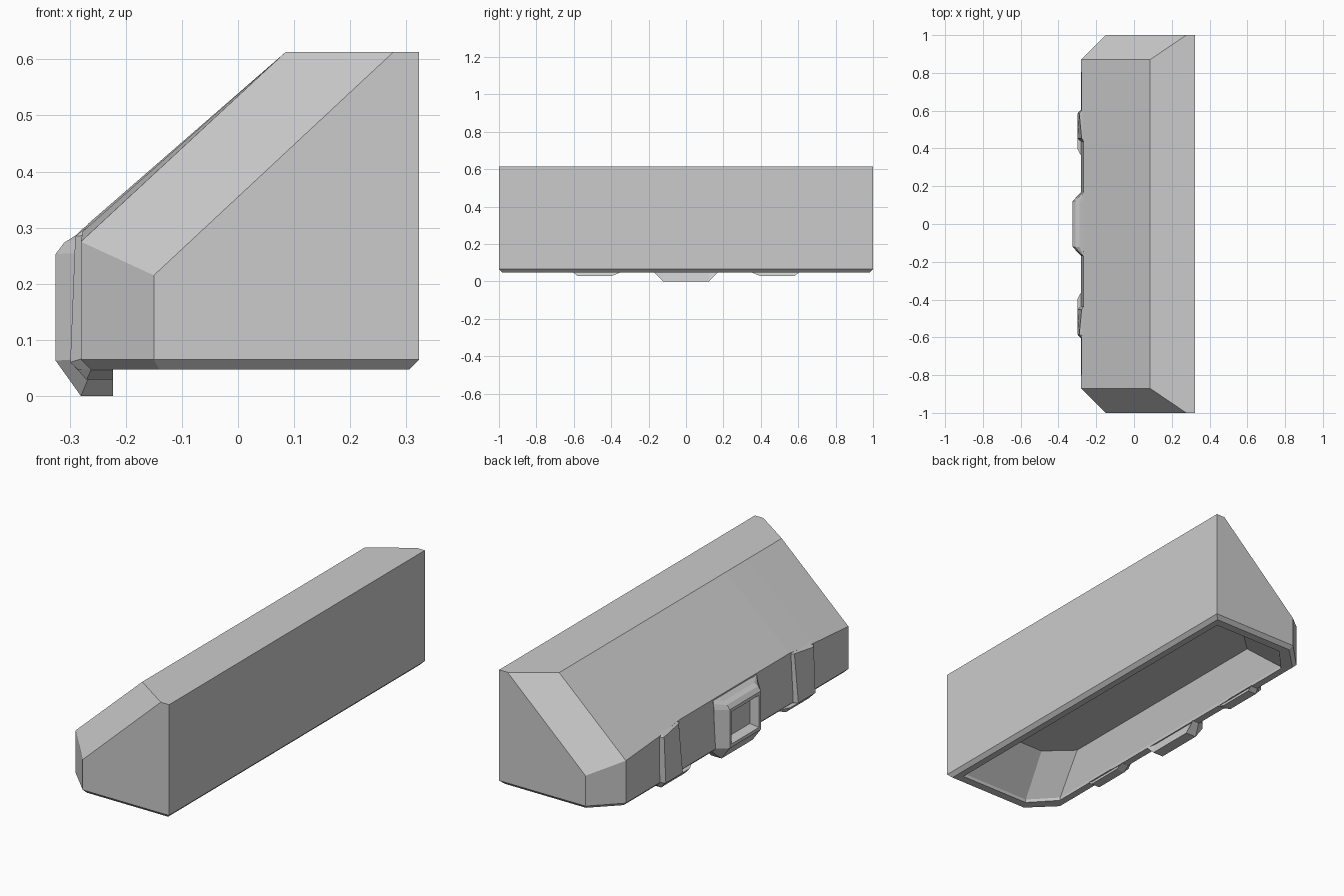
import bpy, bmesh

if "Cube" in bpy.data.objects:
    bpy.data.objects.remove(bpy.data.objects["Cube"])


def loft(name, rings, inset_front=False):
    """Bridge matching rings of points, capping the first and last ring."""
    bm = bmesh.new()
    vr = [[bm.verts.new(p) for p in r] for r in rings]
    n = len(vr[0])
    for a, b in zip(vr, vr[1:]):
        for i in range(n):
            j = (i + 1) % n
            bm.faces.new((a[i], a[j], b[j], b[i]))
    bm.faces.new(vr[0])
    bm.faces.new(vr[-1])
    bmesh.ops.recalc_face_normals(bm, faces=bm.faces[:])
    if inset_front:
        # framed window sunk into the outward face
        bm.normal_update()
        f = min((f for f in bm.faces if f.normal.x < -0.9), key=lambda f: f.calc_center_median().x)
        bmesh.ops.inset_region(bm, faces=[f], thickness=0.022)
        bmesh.ops.inset_region(bm, faces=[f], thickness=0.02, depth=-0.04)
    me = bpy.data.meshes.new(name)
    bm.to_mesh(me)
    bm.free()
    ob = bpy.data.objects.new(name, me)
    bpy.context.collection.objects.link(ob)
    return ob


def mirror_ring(half):
    return half + [(x, -y, z) for x, y, z in reversed(half)]


def flat_ring(xr, ye, xc, yc, xf, z):
    """Plan outline with chamfered corners at one height."""
    return mirror_ring([(xr, ye, z), (xc, ye, z), (xf, yc, z), (xf, 0.6, z), (xf, 0.43, z)])


# Main shell: cavity ceiling, rim, walls, sloped shoulder, top
loft("lid_shell", [
    flat_ring(0.22, 0.745, -0.05, 0.63, -0.175, 0.22),
    flat_ring(0.27, 0.935, -0.112, 0.815, -0.225, 0.06),
    flat_ring(0.272, 0.94, -0.114, 0.82, -0.226, 0.047),
    flat_ring(0.305, 0.982, -0.14, 0.862, -0.262, 0.047),
    flat_ring(0.323, 1.0, -0.15, 0.87, -0.28, 0.065),
    mirror_ring([(0.323, 1, 0.4), (-0.15, 1, 0.215), (-0.28, 0.87, 0.275),
                 (-0.277, 0.6, 0.293), (-0.267, 0.43, 0.307)]),
    mirror_ring([(0.323, 1, 0.613), (0.277, 1, 0.613), (0.085, 0.87, 0.613),
                 (0.085, 0.6, 0.613), (0.085, 0.43, 0.613)]),
])


def clasp(name, profiles, ys, window=False):
    """Side profiles lofted across y."""
    return loft(name, [[(x, y, z) for x, z in p] for p, y in zip(profiles, ys)], window)


# Central latch wrapping under the rim
latch_in = [(-0.25, 0.315), (-0.288, 0.284), (-0.31, 0.273), (-0.325, 0.253),
            (-0.325, 0.063), (-0.28, 0.0), (-0.223, 0.0), (-0.235, 0.06)]
latch_out = [(-0.25, 0.31), (-0.268, 0.3), (-0.27, 0.285), (-0.272, 0.255),
             (-0.278, 0.066), (-0.26, 0.047), (-0.223, 0.047), (-0.235, 0.06)]
clasp("latch", (latch_out, latch_in, latch_in, latch_out), (-0.17, -0.122, 0.122, 0.17), True)

# Two slim straps, one on each side, leaning back towards the middle at the top
back = [(-0.223, 0.047), (-0.235, 0.06)]
strap_out = [(-0.25, 0.3), (-0.274, 0.286), (-0.28, 0.066), (-0.262, 0.047)] + back
strap_high = [(-0.25, 0.315), (-0.29, 0.285), (-0.299, 0.06), (-0.285, 0.047)] + back
strap_low = [(-0.25, 0.318), (-0.277, 0.298), (-0.299, 0.06), (-0.285, 0.047)] + back
strap_end = [(-0.25, 0.31), (-0.266, 0.3), (-0.278, 0.066), (-0.262, 0.047)] + back
foot_in = [(-0.298, 0.06), (-0.27, 0.029), (-0.223, 0.029), (-0.235, 0.06)]
foot_out = [(-0.277, 0.06), (-0.262, 0.046), (-0.223, 0.046), (-0.235, 0.06)]
for side, label in ((1, "left"), (-1, "right")):
    clasp("strap_" + label, (strap_out, strap_high, strap_low, strap_end),
          [side * y for y in (0.605, 0.585, 0.452, 0.435)])
    # wider foot of the strap under the rim
    clasp("strap_foot_" + label, (foot_out, foot_in, foot_in, foot_out),
          [side * y for y in (0.602, 0.58, 0.395, 0.355)])
